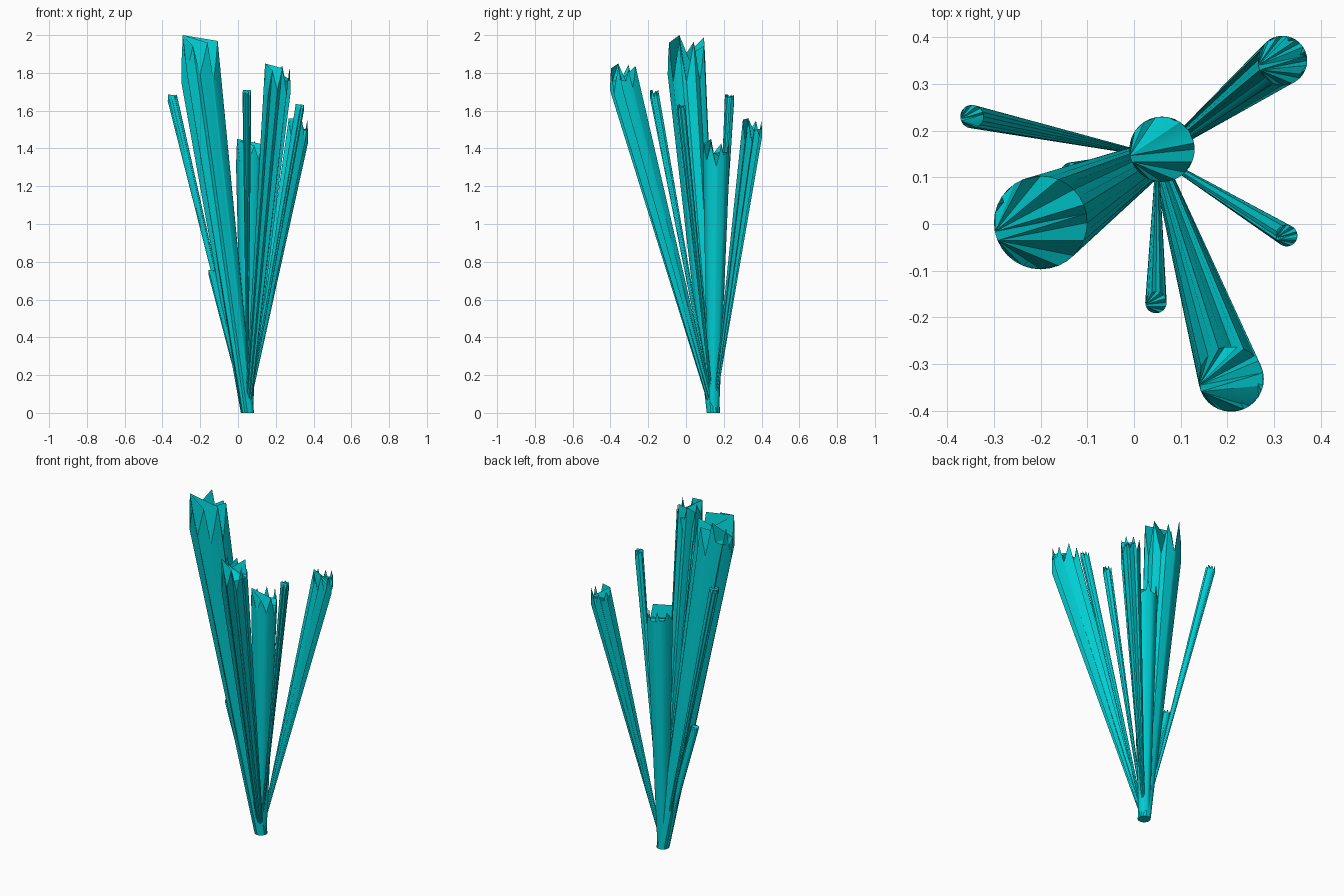
import bpy, bmesh, math, random

if "Cube" in bpy.data.objects:
    bpy.data.objects.remove(bpy.data.objects["Cube"])

random.seed(7)
SIDES = 32
BASE = (0.05, 0.145)

mat = bpy.data.materials.new("teal")
mat.diffuse_color = (0.0, 0.62, 0.65, 1)
mat.use_nodes = True
mat.node_tree.nodes["Principled BSDF"].inputs["Base Color"].default_value = mat.diffuse_color


def shaft(name, x, y, r_top, r_base, low, high, peaks=8):
    """Leaning tapered shaft with a broken, zigzag upper rim."""
    bm = bmesh.new()
    # alternating valley / peak heights, blended linearly round the rim
    keys = []
    for i in range(peaks):
        keys += [random.uniform(0.0, 0.3), random.uniform(0.75, 1.0)]
    keys[0] = 0.0
    keys[1] = 1.0
    bottom, top = [], []
    for i in range(SIDES):
        a = 2 * math.pi * i / SIDES + math.pi
        c, s = math.cos(a), math.sin(a)
        k = i * len(keys) / SIDES
        j, f = int(k), k - int(k)
        h = keys[j] * (1 - f) + keys[(j + 1) % len(keys)] * f
        bottom.append(bm.verts.new((BASE[0] + r_base * c, BASE[1] + r_base * s, 0)))
        top.append(bm.verts.new((x + r_top * c, y + r_top * s, low + (high - low) * h)))
    for i in range(SIDES):
        n = (i + 1) % SIDES
        bm.faces.new((bottom[i], bottom[n], top[n], top[i]))
    bm.faces.new(bottom[::-1])
    cap = bm.faces.new(top)
    bmesh.ops.triangulate(bm, faces=[cap])
    me = bpy.data.meshes.new(name)
    bm.to_mesh(me)
    bm.free()
    me.materials.append(mat)
    ob = bpy.data.objects.new(name, me)
    bpy.context.collection.objects.link(ob)
    bpy.context.view_layer.objects.active = ob
    ob.select_set(True)


# thick shafts
shaft("tallest_shaft", -0.2, 0.003, 0.1, 0.035, 1.75, 2.0)
shaft("upright_shaft", 0.06, 0.16, 0.07, 0.03, 1.30, 1.45)
shaft("front_shaft", 0.208, -0.332, 0.07, 0.014, 1.67, 1.85)
shaft("back_shaft", 0.318, 0.35, 0.053, 0.005, 1.43, 1.56)
# thin shafts
shaft("left_thin_shaft", -0.347, 0.23, 0.025, 0.003, 1.65, 1.685)
shaft("front_thin_shaft", 0.047, -0.168, 0.023, 0.003, 1.67, 1.71)
shaft("right_thin_shaft", 0.327, -0.025, 0.023, 0.004, 1.60, 1.635)
# short stub beside the tallest shaft
shaft("short_shaft", -0.135, 0.11, 0.022, 0.015, 0.735, 0.757)

bpy.ops.object.shade_smooth_by_angle(angle=math.radians(30))
